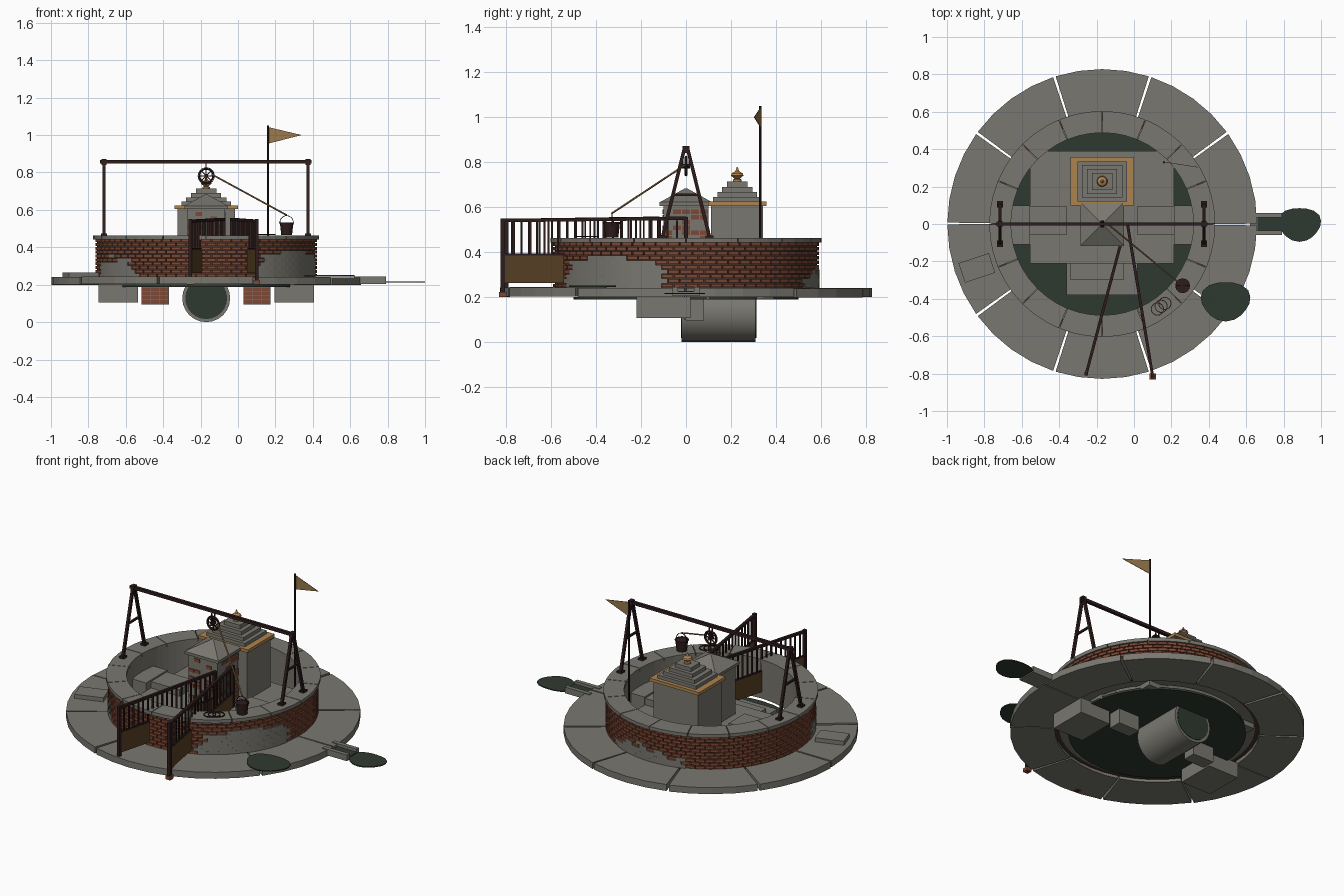
import bpy, bmesh, math, random
from mathutils import Vector, Matrix

random.seed(4)
cube = bpy.data.objects.get("Cube")
if cube:
    bpy.data.objects.remove(cube)


def material(name, rgb):
    m = bpy.data.materials.new(name)
    m.use_nodes = True
    m.diffuse_color = (*rgb, 1)
    bsdf = m.node_tree.nodes["Principled BSDF"]
    bsdf.inputs["Base Color"].default_value = (*rgb, 1)
    bsdf.inputs["Roughness"].default_value = 0.9
    return m


STONE = material("grey stone", (0.19, 0.185, 0.16))
BRICK = material("red brick", (0.21, 0.065, 0.035))
MORTAR = material("dark mortar", (0.06, 0.035, 0.025))
IRON = material("dark iron", (0.028, 0.012, 0.012))
WOOD = material("brown wood", (0.10, 0.052, 0.018))
GOLD = material("gold trim", (0.42, 0.23, 0.08))
CLOTH = material("flag and rope", (0.32, 0.19, 0.075))
WATER = material("dark water", (0.028, 0.042, 0.03))

CX = -0.17  # axis of the well


def finish(bm, name, mat, smooth=False):
    bmesh.ops.recalc_face_normals(bm, faces=bm.faces)
    me = bpy.data.meshes.new(name)
    bm.to_mesh(me)
    bm.free()
    ob = bpy.data.objects.new(name, me)
    bpy.context.collection.objects.link(ob)
    me.materials.append(mat)
    if smooth:
        bpy.ops.object.select_all(action='DESELECT')
        ob.select_set(True)
        bpy.context.view_layer.objects.active = ob
        bpy.ops.object.shade_smooth_by_angle(angle=math.radians(35))
    return ob


def add_box(bm, x, y, z):
    size = [b - a for a, b in (x, y, z)]
    mid = [(a + b) / 2 for a, b in (x, y, z)]
    bmesh.ops.create_cube(bm, size=1, matrix=Matrix.Translation(mid) @ Matrix.Diagonal((*size, 1)))


def box(name, x, y, z, mat):
    bm = bmesh.new()
    add_box(bm, x, y, z)
    return finish(bm, name, mat)


def add_rod(bm, p, q, r, sides=4, r2=None):
    p, q = Vector(p), Vector(q)
    d = q - p
    rot = d.to_track_quat('Z', 'Y').to_matrix().to_4x4()
    bmesh.ops.create_cone(bm, cap_ends=True, segments=sides, radius1=r, radius2=r if r2 is None else r2,
                          depth=d.length,
                          matrix=Matrix.Translation((p + q) / 2) @ rot @ Matrix.Rotation(math.pi / 4, 4, 'Z'))


def rod(name, p, q, r, mat, sides=4, r2=None):
    bm = bmesh.new()
    add_rod(bm, p, q, r, sides, r2)
    return finish(bm, name, mat, sides > 8)


def add_sector(bm, r0, r1, a0, a1, z0, z1, n=1):
    """Curved block of a ring about the well axis; angles in degrees."""
    rows = []
    for i in range(n + 1):
        a = math.radians(a0 + (a1 - a0) * i / n)
        rows.append([bm.verts.new((CX + r * math.cos(a), r * math.sin(a), z))
                     for r, z in ((r0, z0), (r1, z0), (r1, z1), (r0, z1))])
    for s, t in zip(rows, rows[1:]):
        for k in range(4):
            bm.faces.new((s[k], s[(k + 1) % 4], t[(k + 1) % 4], t[k]))
    bm.faces.new(rows[0])
    bm.faces.new(rows[-1])


def add_hoop(bm, center, axis, R, r, n=20, m=6, arc=1.0):
    rot = Vector(axis).to_track_quat('Z', 'Y').to_matrix()
    pts = []
    for i in range(n + 1):
        a = 2 * math.pi * arc * i / n
        pts.append(Vector(center) + rot @ Vector((R * math.cos(a), R * math.sin(a), 0)))
    for p, q in zip(pts, pts[1:]):
        add_rod(bm, p, q, r, m)


# Paving ring: ten slabs with open joints
bm = bmesh.new()
for i in range(10):
    lift = random.uniform(-0.003, 0.004)
    gap = 0.5 if i % 5 else 0.1
    add_sector(bm, 0.575, 0.828, i * 36 + gap, i * 36 + 36 - 0.5, 0.20 + lift, 0.24 + lift, 4)
finish(bm, "paving_ring", STONE)

# Round wall: core, lining, bricks, plaster patches and coping
for name, r0, r1, mat in (("wall_lining", 0.49, 0.55, STONE), ("wall_core", 0.55, 0.583, MORTAR)):
    bm = bmesh.new()
    add_sector(bm, r0, r1, 0, 360, 0.22, 0.445, 72)
    bmesh.ops.remove_doubles(bm, verts=bm.verts, dist=1e-5)
    finish(bm, name, mat)


def plaster_height(a):
    """Share of the wall height still plastered at an angle."""
    for lo, hi, h in ((296, 352, 0.72), (196, 232, 0.5), (62, 112, 0.38)):
        if lo < a < hi:
            return h * math.sin(math.pi * (a - lo) / (hi - lo)) ** 0.35
    return 0


bricks, plaster = bmesh.new(), bmesh.new()
ROWS, COUNT = 10, 68
step, rise = 360 / COUNT, 0.205 / ROWS
for row in range(ROWS):
    z = 0.24 + row * rise
    for i in range(COUNT):
        a = (i + 0.5 * (row % 2)) * step
        if (row + 0.5) / ROWS < plaster_height((a + step / 2) % 360) + random.uniform(-0.12, 0.12) * (row > 1):
            add_sector(plaster, 0.575, 0.594, a, a + step, z, z + rise, 1)
        else:
            add_sector(bricks, 0.575, 0.592, a + 0.3, a + step - 0.3, z + 0.003, z + rise - 0.002, 1)
finish(bricks, "wall_bricks", BRICK)
finish(plaster, "wall_plaster", STONE)

bm = bmesh.new()
for i in range(16):
    add_sector(bm, 0.488, 0.604, i * 22.5 + 0.2, i * 22.5 + 22.3, 0.442, 0.463, 3)
finish(bm, "wall_coping", STONE)

# Water in the basin and puddles outside
rod("basin_water", (CX, 0, 0.188), (CX, 0, 0.2), 0.5, WATER, 40)
for name, (x, y, z), (sx, sy) in (("front_puddle", (0.49, -0.41, 0.248), (0.132, 0.105)),
                                  ("spout_puddle", (0.885, 0, 0.215), (0.115, 0.09))):
    bm = bmesh.new()
    bmesh.ops.create_cone(bm, cap_ends=True, segments=18, radius1=1, radius2=1, depth=0.006)
    for v in bm.verts:
        wob = 1 + 0.06 * math.sin(3 * math.atan2(v.co.y, v.co.x))
        v.co = (x + min(v.co.x * sx * wob, sx), y + v.co.y * sy * wob, z + v.co.z)
    finish(bm, name, WATER)

# Spout channel and loose slab on the paving
box("spout_floor", (0.62, 0.79), (-0.06, 0.06), (0.205, 0.222), STONE)
for y in (-0.06, 0.035):
    box("spout_side", (0.62, 0.79), (y, y + 0.025), (0.205, 0.243), STONE)
box("spout_water", (0.66, 0.792), (-0.035, 0.035), (0.222, 0.226), WATER)
slab = box("loose_slab", (-0.085, 0.085), (-0.055, 0.055), (0.235, 0.265), STONE)
slab.matrix_world = Matrix.Translation((-0.84, -0.235, 0)) @ Matrix.Rotation(0.32, 4, 'Z')

# Island, steps and benches inside the basin
box("island", (-0.555, 0.215), (-0.21, 0.39), (0.19, 0.30), STONE)
box("upper_step", (-0.34, -0.055), (-0.30, -0.21), (0.19, 0.275), STONE)
box("lower_step", (-0.36, 0.02), (-0.38, -0.21), (0.19, 0.245), STONE)
for s in (-1, 1):
    def span(a, b):
        return tuple(sorted((CX + s * a, CX + s * b)))
    box("side_block", span(0.385, 0.49), (-0.11, 0.1), (0.19, 0.35), STONE)
    box("bench", span(0.19, 0.385), (-0.06, 0.095), (0.29, 0.34), STONE)
    # Foundations hanging below the basin
    box("foundation", span(0.365, 0.575), (-0.22, 0.02), (0.105, 0.2), STONE)
    box("foundation_tie", span(0.2, 0.345), (0.0, 0.08), (0.095, 0.19), STONE)
    bm = bmesh.new()
    for row in range(4):
        for i in range(3):
            x0 = CX + s * 0.2725 - 0.07 + i * 0.047
            add_box(bm, (x0, x0 + 0.044), (-0.006, 0.001), (0.097 + row * 0.023, 0.117 + row * 0.023))
    finish(bm, "foundation_bricks", BRICK)

# Drain pipe underneath
rod("drain_pipe", (CX, -0.02, 0.128), (CX, 0.31, 0.128), 0.128, STONE, 24)
for y in (-0.021, 0.311):
    rod("drain_water", (CX, y - 0.002, 0.128), (CX, y + 0.002, 0.128), 0.112, WATER, 24)

# Pavilion with a pyramid roof and exposed bricks
box("pavilion_body", (CX - 0.1, CX + 0.1), (-0.1, 0.1), (0.29, 0.61), STONE)
box("pavilion_eaves", (CX - 0.117, CX + 0.117), (-0.117, 0.117), (0.605, 0.622), STONE)
rod("pavilion_roof", (CX, 0, 0.622), (CX, 0, 0.682), 0.163, STONE, 4, 0.01)
bm = bmesh.new()
for row in range(12):
    z = 0.31 + row * 0.0235
    for i in range(5):
        t = -0.098 + i * 0.04
        if random.random() < 0.25 + 0.13 * i:
            add_box(bm, (CX + 0.095, CX + 0.104), (t, t + 0.036), (z, z + 0.02))
        if random.random() < 0.35:
            add_box(bm, (CX + t, CX + t + 0.036), (-0.104, -0.095), (z, z + 0.02))
finish(bm, "pavilion_bricks", BRICK)

# Shrine with gold band, stepped roof and finial
SY = 0.228
box("shrine_body", (CX - 0.153, CX + 0.153), (0.112, 0.342), (0.29, 0.607), STONE)
box("shrine_band", (CX - 0.17, CX + 0.17), (SY - 0.13, SY + 0.13), (0.605, 0.624), GOLD)
for k, (hx, hy, z0, z1) in enumerate(((0.132, 0.107, 0.62, 0.645), (0.108, 0.087, 0.64, 0.667),
                                      (0.08, 0.067, 0.665, 0.69), (0.055, 0.045, 0.688, 0.714))):
    box("shrine_roof_step", (CX - hx, CX + hx), (SY - hy, SY + hy), (z0, z1), STONE)
bm = bmesh.new()
prof = ((0.02, 0.714), (0.02, 0.722), (0.012, 0.726), (0.029, 0.74), (0.025, 0.75), (0.009, 0.76), (0.002, 0.778))
for (ra, za), (rb, zb) in zip(prof, prof[1:]):
    add_rod(bm, (CX, SY, za), (CX, SY, zb), ra, 12, rb)
finish(bm, "shrine_finial", GOLD, True)

# Hoist frame: two trestles, a beam, wheel, rope and bucket
bm = bmesh.new()
add_rod(bm, (-0.738, 0, 0.858), (0.392, 0, 0.858), 0.013)
for x in (-0.716, 0.374):
    add_box(bm, (x - 0.013, x + 0.013), (-0.015, 0.015), (0.84, 0.872))
    add_rod(bm, (x, -0.055, 0.655), (x, 0.055, 0.655), 0.008)
    for s in (-1, 1):
        add_rod(bm, (x, s * 0.105, 0.465), (x, s * 0.006, 0.865), 0.011)
        add_box(bm, (x - 0.016, x + 0.016), (s * 0.105 - 0.018, s * 0.105 + 0.018), (0.462, 0.474))
finish(bm, "hoist_frame", IRON)

bm = bmesh.new()
add_hoop(bm, (CX, 0, 0.782), (0, 1, 0), 0.039, 0.007)
for k in range(4):
    d = Vector((math.cos(k * math.pi / 4), 0, math.sin(k * math.pi / 4))) * 0.038
    c = Vector((CX, 0, 0.782))
    add_rod(bm, c - d, c + d, 0.004)
add_rod(bm, (CX, -0.018, 0.782), (CX, 0.018, 0.782), 0.01, 8)
for y in (-0.014, 0.014):
    add_rod(bm, (CX, y, 0.775), (CX, y, 0.85), 0.004)
finish(bm, "hoist_wheel", IRON)
BX, BY = 0.26, -0.33
rod("hoist_rope", (CX + 0.03, 0, 0.79), (BX, BY, 0.572), 0.0045, CLOTH, 6)
rod("bucket", (BX, BY, 0.465), (BX, BY, 0.53), 0.03, IRON, 12, 0.037)
bm = bmesh.new()
add_hoop(bm, (BX, BY, 0.53), (0, 0, 1), 0.037, 0.004, 12, 4)
add_hoop(bm, (BX, BY, 0.533), (0, -1, 0), 0.036, 0.0025, 20, 4)
finish(bm, "bucket_handle", IRON)
bm = bmesh.new()
for x, y in ((0.125, -0.455), (0.145, -0.44), (0.165, -0.425)):
    add_hoop(bm, (x, y, 0.468), (0, 0, 1), 0.033, 0.0035, 16, 4)
finish(bm, "coiled_chain", IRON)

# Bridge railings with solid lower panels
for name, p, q in (("left_railing", (0.10, -0.815), (-0.035, 0.0)), ("right_railing", (-0.255, -0.80), (-0.075, -0.12))):
    p, q = Vector((*p, 0)), Vector((*q, 0))
    up = lambda t, z: p.lerp(q, t) + Vector((0, 0, z))
    bm = bmesh.new()
    add_rod(bm, up(0, 0.54), up(1, 0.55), 0.011)
    add_rod(bm, up(0, 0.388), up(1, 0.388), 0.008)
    add_rod(bm, up(0, 0.2), up(0, 0.55), 0.014)
    add_rod(bm, up(1, 0.29), up(1, 0.555), 0.012)
    for k in range(1, 20):
        add_rod(bm, up(k / 20, 0.385), up(k / 20, 0.54), 0.006)
    finish(bm, name, IRON)
    d = (q - p).normalized()
    bm = bmesh.new()
    add_box(bm, (0, (q - p).length), (-0.006, 0.006), (0.262, 0.385))
    bm.transform(Matrix.Translation(p) @ Matrix.Rotation(math.atan2(d.y, d.x), 4, 'Z'))
    finish(bm, name + "_panel", WOOD)
    rod(name + "_foot", up(0, 0.2), up(0, 0.222), 0.024, BRICK)

# Flag on its pole
rod("flag_pole", (0.16, 0.33, 0.2), (0.16, 0.33, 1.05), 0.006, IRON, 8)
bm = bmesh.new()
bm.faces.new([bm.verts.new(c) for c in ((0.163, 0.33, 0.955), (0.34, 0.302, 1.0), (0.163, 0.33, 1.042))])
flag = finish(bm, "flag", CLOTH)
flag.modifiers.new("thickness", 'SOLIDIFY').thickness = 0.003
